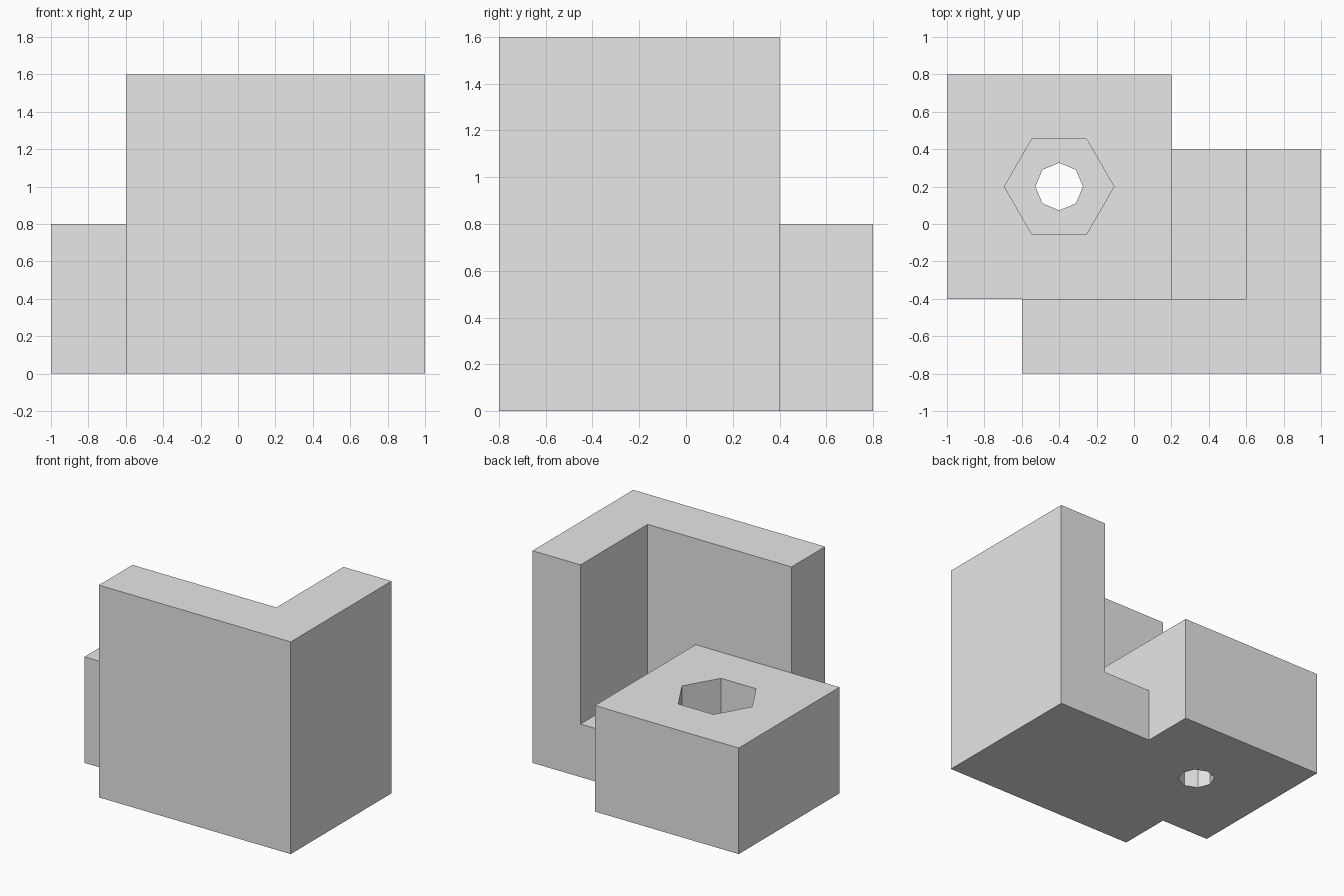
import bpy
import bmesh
from math import radians
from mathutils import Matrix

cube = bpy.data.objects.get("Cube")
if cube:
    bpy.data.objects.remove(cube, do_unlink=True)

# Single plain grey
GREY = (0.8, 0.8, 0.8, 1.0)
grey = bpy.data.materials.new("plain_grey")
grey.use_nodes = True
grey.diffuse_color = GREY
grey.node_tree.nodes["Principled BSDF"].inputs["Base Color"].default_value = GREY


def add_object(name, bm):
    bmesh.ops.recalc_face_normals(bm, faces=bm.faces)
    mesh = bpy.data.meshes.new(name)
    bm.to_mesh(mesh)
    bm.free()
    mesh.materials.append(grey)
    obj = bpy.data.objects.new(name, mesh)
    bpy.context.collection.objects.link(obj)
    return obj


def prism(name, outline, bottom, top):
    """Extrude a plan outline between two heights."""
    bm = bmesh.new()
    face = bm.faces.new([bm.verts.new((x, y, bottom)) for x, y in outline])
    side = bmesh.ops.extrude_face_region(bm, geom=[face])["geom"]
    verts = [v for v in side if isinstance(v, bmesh.types.BMVert)]
    bmesh.ops.translate(bm, verts=verts, vec=(0, 0, top - bottom))
    return add_object(name, bm)


def rectangle(x0, x1, y0, y1):
    return [(x0, y0), (x1, y0), (x1, y1), (x0, y1)]


def cutter(name, sides, radius, bottom, top):
    """Upright many-sided cutter on the hole axis, a corner on the x axis."""
    bm = bmesh.new()
    place = Matrix.Translation((-0.4, 0.2, (bottom + top) / 2))
    bmesh.ops.create_cone(bm, cap_ends=True, segments=sides, radius1=radius,
                          radius2=radius, depth=top - bottom,
                          matrix=place @ Matrix.Rotation(radians(90), 4, "Z"))
    obj = add_object(name, bm)
    obj.hide_render = True
    return obj


def boolean(target, tool, operation):
    mod = target.modifiers.new(tool.name, "BOOLEAN")
    mod.operation = operation
    mod.solver = "EXACT"
    mod.object = tool
    bpy.context.view_layer.objects.active = target
    bpy.ops.object.modifier_apply(modifier=mod.name)
    bpy.data.objects.remove(tool, do_unlink=True)


# Tall corner wall, L-shaped in plan
bracket = prism("corner_bracket", [(-0.6, -0.8), (1, -0.8), (1, 0.4),
                                   (0.6, 0.4), (0.6, -0.4), (-0.6, -0.4)], 0, 1.6)

# Low floor joining the wall to the block, and the block itself
boolean(bracket, prism("floor_web", rectangle(-0.6, 1, -0.8, 0.4), 0, 0.4), "UNION")
boolean(bracket, prism("nut_block", rectangle(-1, 0.2, -0.4, 0.8), 0, 0.8), "UNION")

# Hexagonal nut pocket from above and eight-sided screw hole right through
boolean(bracket, cutter("nut_pocket", 6, 0.293, 0.4, 1.0), "DIFFERENCE")
boolean(bracket, cutter("screw_hole", 8, 0.127, -0.2, 0.6), "DIFFERENCE")
